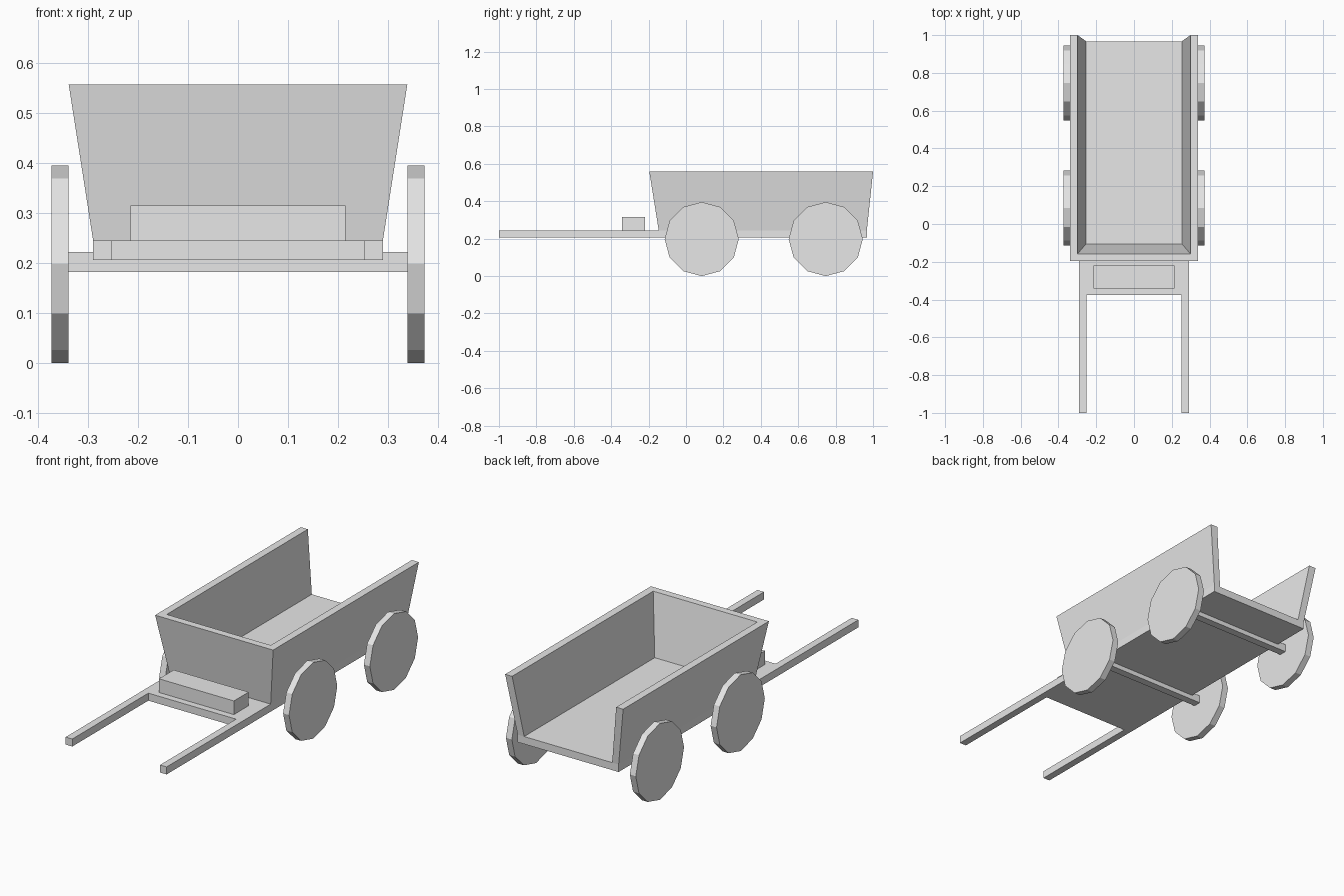
import bpy
import bmesh
import math
from mathutils import Matrix

cube = bpy.data.objects.get("Cube")
if cube:
    bpy.data.objects.remove(cube, do_unlink=True)

GREY = (0.8, 0.8, 0.8, 1.0)
mat = bpy.data.materials.new("plain grey")
mat.use_nodes = True
mat.diffuse_color = GREY
mat.node_tree.nodes["Principled BSDF"].inputs["Base Color"].default_value = GREY


def add_object(name, bm):
    bmesh.ops.recalc_face_normals(bm, faces=bm.faces)
    mesh = bpy.data.meshes.new(name)
    bm.to_mesh(mesh)
    bm.free()
    mesh.materials.append(mat)
    obj = bpy.data.objects.new(name, mesh)
    bpy.context.collection.objects.link(obj)


def mirrored(half):
    """Close an outline from its right-hand half."""
    return half + [(-x, y) for x, y in reversed(half)]


def loft(name, low, z_low, high, z_high):
    """Solid between two matching outlines at two heights."""
    bm = bmesh.new()
    a = [bm.verts.new((x, y, z_low)) for x, y in low]
    b = [bm.verts.new((x, y, z_high)) for x, y in high]
    bm.faces.new(a)
    bm.faces.new(b)
    for i in range(len(a)):
        j = (i + 1) % len(a)
        bm.faces.new((a[i], a[j], b[j], b[i]))
    add_object(name, bm)


def box(name, x, y0, y1, z0, z1):
    outline = mirrored([(x, y0), (x, y1)])
    loft(name, outline, z0, outline, z1)


def wheel(name, x, y):
    bm = bmesh.new()
    bmesh.ops.create_cone(bm, cap_ends=True, segments=12, radius1=0.198,
                          radius2=0.198, depth=0.034)
    bmesh.ops.transform(bm, verts=bm.verts, matrix=Matrix.Translation((x, y, 0.198))
                        @ Matrix.Rotation(math.pi / 2, 4, "Y"))
    add_object(name, bm)


# Floor deck with the two pulling shafts
deck = mirrored([(0.29, 0.967), (0.29, -1), (0.252, -1), (0.252, -0.376)])
# Reorder so the outline runs round the outside and back between the shafts
loft("deck_and_shafts", deck, 0.206, deck, 0.245)

# Flared walls on three sides, open at the back
foot = [(0.253, 0.967), (0.253, -0.105)]
foot_out = [(-0.29, -0.146), (-0.29, 0.967)]
rim = [(0.299, 1), (0.299, -0.158)]
rim_out = [(-0.339, -0.196), (-0.339, 1)]


def wall_outline(inner, outer):
    return (inner + [(-x, y) for x, y in reversed(inner)]
            + list(reversed(outer)) + [(-x, y) for x, y in outer])


loft("cart_walls", wall_outline(foot, foot_out), 0.245,
     wall_outline(rim, rim_out), 0.558)

# Driver's bench
box("bench", 0.215, -0.341, -0.22, 0.245, 0.316)

# Axles and wheels
for place, y in (("front", 0.084), ("back", 0.747)):
    box(place + "_axle", 0.339, y - 0.02, y + 0.02, 0.182, 0.222)
    for side, s in (("left", 1), ("right", -1)):
        wheel(f"{place}_{side}_wheel", s * 0.356, y)
